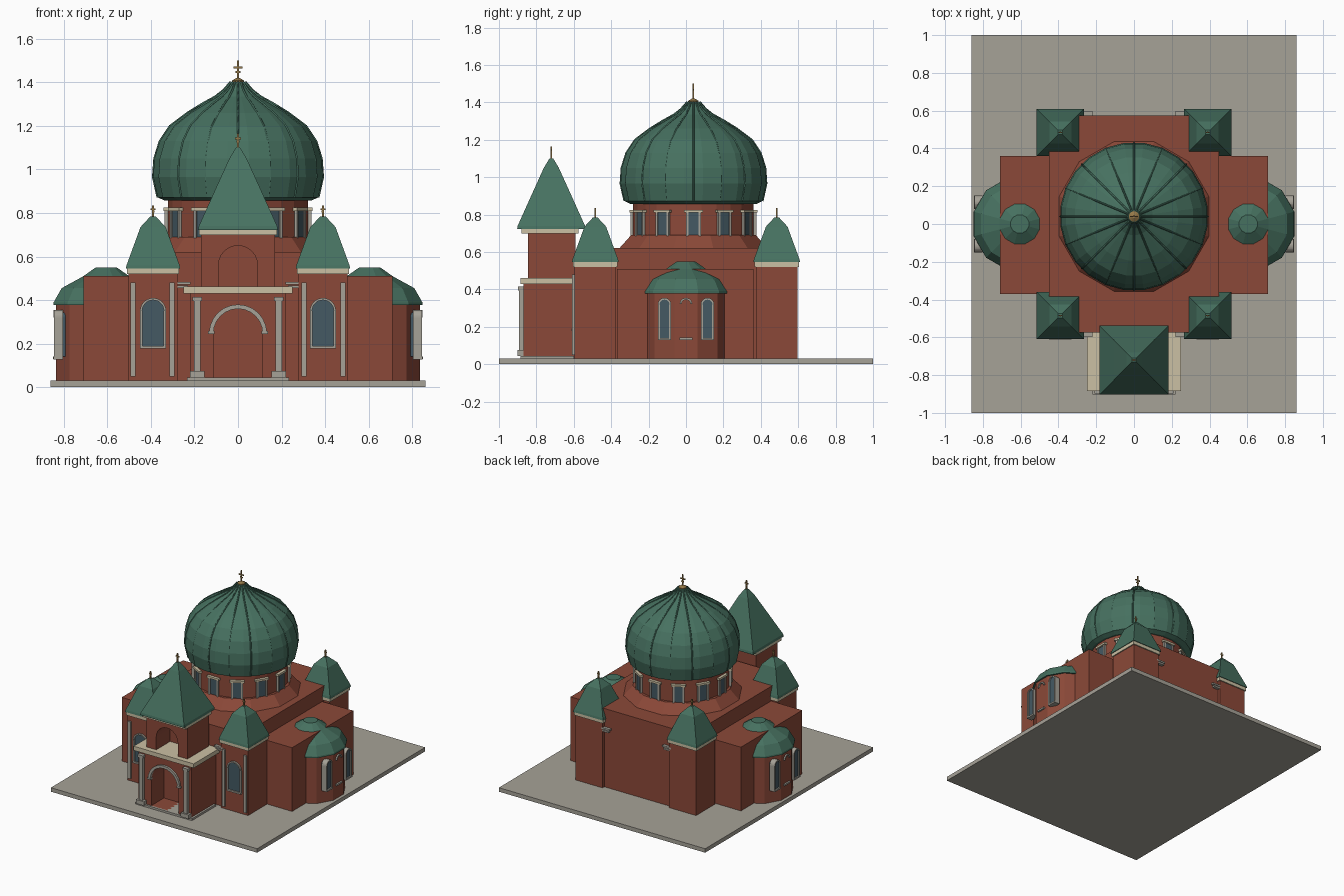
import bpy, bmesh
from math import sin, cos, pi, sqrt, radians
from mathutils import Matrix, Vector

if "Cube" in bpy.data.objects:
    bpy.data.objects.remove(bpy.data.objects["Cube"], do_unlink=True)


def material(name, rgb):
    m = bpy.data.materials.new(name)
    m.use_nodes = True
    m.diffuse_color = (*rgb, 1)
    m.node_tree.nodes["Principled BSDF"].inputs["Base Color"].default_value = (*rgb, 1)
    return m


BRICK = material("red brick", (0.26, 0.066, 0.04))
GREEN = material("green roof", (0.062, 0.165, 0.117))
STONE = material("grey stone", (0.38, 0.36, 0.31))
CREAM = material("cream trim", (0.6, 0.53, 0.37))
GLASS = material("dark glass", (0.058, 0.1, 0.125))
GOLD = material("old gold", (0.3, 0.19, 0.065))
ID = Matrix.Identity(4)


def finish(name, bm, mat, M=ID):
    bmesh.ops.transform(bm, matrix=M, verts=bm.verts)
    bmesh.ops.recalc_face_normals(bm, faces=bm.faces)
    me = bpy.data.meshes.new(name)
    bm.to_mesh(me)
    bm.free()
    me.materials.append(mat)
    ob = bpy.data.objects.new(name, me)
    bpy.context.collection.objects.link(ob)
    return ob


def box(name, x, y, z, mat, M=ID):
    """Box between the given (low, high) limits on each axis."""
    bm = bmesh.new()
    bmesh.ops.create_cube(bm, size=1)
    for v in bm.verts:
        v.co = [lim[0] if c < 0 else lim[1] for c, lim in zip(v.co, (x, y, z))]
    return finish(name, bm, mat, M)


def lathe(name, profile, sides, at, mat, phase=0.0):
    """Stack of regular polygons, given as (radius, height) pairs."""
    bm = bmesh.new()
    rings = []
    for r, z in profile:
        rings.append([bm.verts.new((at[0] + r * cos(phase + 2 * pi * i / sides),
                                    at[1] + r * sin(phase + 2 * pi * i / sides), z))
                      for i in range(sides)])
    for a, b in zip(rings, rings[1:]):
        for i in range(sides):
            j = (i + 1) % sides
            bm.faces.new((a[i], a[j], b[j], b[i]))
    bm.faces.new(rings[0])
    bm.faces.new(rings[-1])
    return finish(name, bm, mat)


def square(name, profile, at, mat):
    return lathe(name, [(h * sqrt(2), z) for h, z in profile], 4, at, mat, pi / 4)


def prism(name, outline, y0, y1, mat, M=ID):
    """Extrude an (x, z) outline along y."""
    bm = bmesh.new()
    a = [bm.verts.new((x, y0, z)) for x, z in outline]
    b = [bm.verts.new((x, y1, z)) for x, z in outline]
    bm.faces.new(a)
    bm.faces.new(b)
    for i in range(len(a)):
        j = (i + 1) % len(a)
        bm.faces.new((a[i], a[j], b[j], b[i]))
    return finish(name, bm, mat, M)


def arc(cx, cz, r, n=12):
    return [(cx + r * cos(pi * i / n), cz + r * sin(pi * i / n)) for i in range(n + 1)]


def arch(cx, w, z0, z1):
    return [(cx - w, z0), (cx + w, z0)] + arc(cx, z1 - w, w)


def arch_trim(name, cx, w, t, z1, y0, y1, mat, M=ID):
    ring = arc(cx, z1 - w, w + t) + arc(cx, z1 - w, w)[::-1]
    return prism(name, ring, y0, y1, mat, M)


def carve(ob, outline, y0, y1):
    cutter = prism("cutter", outline, y0, y1, BRICK)
    mod = ob.modifiers.new("niche", "BOOLEAN")
    mod.operation, mod.solver, mod.object = "DIFFERENCE", "EXACT", cutter
    bpy.context.view_layer.objects.active = ob
    bpy.ops.object.modifier_apply(modifier=mod.name)
    bpy.data.objects.remove(cutter, do_unlink=True)


def cross(at, z0, h):
    x, y = at
    t = 0.004
    box("cross_post", (x - t, x + t), (y - t, y + t), (z0, z0 + h), GOLD)
    for f, w in ((0.68, 0.2), (0.48, 0.11)):
        c = z0 + f * h
        box("cross_arm", (x - w * h, x + w * h), (y - t * .8, y + t * .8), (c - t, c + t), GOLD)


# Ground slab and main masses
box("ground_slab", (-.86, .86), (-1, 1), (0, .03), STONE)
box("main_hall", (-.45, .45), (-.575, .575), (.03, .62), BRICK)
box("side_wings", (-.71, .71), (-.37, .36), (.03, .51), BRICK)

# Central drum with its ring of windows
DC = (0, .04)
lathe("drum_skirt", [(.41, .62), (.345, .69)], 12, DC, BRICK, pi / 12)
lathe("drum", [(.325, .66), (.325, .87)], 24, DC, BRICK, pi / 24)
for k in range(12):
    M = Matrix.Translation((*DC, 0)) @ Matrix.Rotation(radians(30 * k), 4, "Z")
    box("drum_glass", (-.027, .027), (-.331, -.3), (.69, .81), GLASS, M)
    for s in (-.034, .034):
        box("drum_window_post", (s - .007, s + .007), (-.337, -.3), (.685, .81), STONE, M)
    box("drum_lintel", (-.05, .05), (-.343, -.3), (.81, .825), CREAM, M)

# Great dome with ribs and finial
DOME = [(.34, .857), (.372, .872), (.393, .965), (.387, 1.05), (.362, 1.13), (.315, 1.2),
        (.235, 1.26), (.16, 1.302), (.1, 1.335), (.062, 1.365), (.03, 1.402)]
lathe("great_dome", DOME, 24, DC, GREEN, pi / 24)
ribs = bpy.data.curves.new("dome_ribs", "CURVE")
ribs.dimensions = "3D"
ribs.bevel_depth = .005
ribs.bevel_resolution = 0
ribs.materials.append(GREEN)
for k in range(16):
    a = 2 * pi * k / 16
    sp = ribs.splines.new("POLY")
    sp.points.add(len(DOME) - 2)
    for p, (r, z) in zip(sp.points, DOME[1:]):
        r -= .003 if z < 1.3 else -.004
        p.co = (DC[0] + r * cos(a), DC[1] + r * sin(a), z, 1)
bpy.context.collection.objects.link(bpy.data.objects.new("dome_ribs", ribs))
lathe("dome_finial", [(.028, 1.398), (.028, 1.408), (.008, 1.42)], 12, DC, GOLD)
cross(DC, 1.4, .1)


def window(name, cx, w, z0, z1, y, M=ID):
    """Arched window with a stone surround and sill."""
    prism(name + "_glass", arch(cx, w, z0, z1), y - .004, y + .04, GLASS, M)
    arch_trim(name + "_arch", cx, w, .01, z1, y - .012, y + .03, STONE, M)
    box(name + "_sill", (cx - w - .01, cx + w + .01), (y - .014, y + .03), (z0 - .012, z0), STONE, M)
    for s in (-1, 1):
        c = cx + s * (w + .004)
        box(name + "_jamb", (c - .006, c + .006), (y - .012, y + .03), (z0, z1 - w), STONE, M)


# Side apses with rounded roofs
for s in (-1, 1):
    c = (s * .605, 0)
    lathe("apse_wall", [(.24, .03), (.24, .39)], 12, c, BRICK, pi / 12)
    lathe("apse_roof", [(.252, .378), (.25, .39), (.212, .455), (.112, .508), (.05, .55)],
          12, c, GREEN, pi / 12)
    M = Matrix.Translation((*c, 0)) @ Matrix.Rotation(s * pi / 2, 4, "Z")
    for cx in (-.115, .115):
        window("apse_window", cx, .026, .14, .345, -.228, M)
    arch_trim("apse_blind_arch", 0, .024, .01, .345, -.242, -.22, STONE, M)
    box("apse_blind_sill", (-.034, .034), (-.244, -.22), (.13, .142), STONE, M)

# Four corner towers
for sx in (-1, 1):
    for sy in (-1, 1):
        c = (sx * .39, sy * .485)
        square("tower_wall", [(.112, .03), (.112, .53)], c, BRICK)
        square("tower_cornice", [(.12, .52), (.12, .548)], c, CREAM)
        square("tower_roof", [(.125, .545), (.122, .56), (.058, .735), (.012, .785)], c, GREEN)
        cross(c, .78, .055)
        for z, w in ((.472, .036), (.455, .026)):
            box("wall_bracket", (sx * .255 - w, sx * .255 + w), (sy * .585 - .012, sy * .585 + .012),
                (z, z + .012), STONE)
    window("tower_window", sx * .39, .05, .19, .4, -.597)
    for x in (.303, .482):
        box("tower_pilaster", (sx * x - .011, sx * x + .011), (-.61, -.58), (.05, .48), STONE)

# Entrance porch with carved portal
porch = box("porch", (-.22, .22), (-.87, -.57), (.03, .435), BRICK)
carve(porch, arch(0, .113, .045, .36), -.95, -.72)
arch_trim("portal_arch", 0, .113, .02, .36, -.885, -.86, STONE)
box("porch_step", (-.235, .235), (-.885, -.6), (.03, .045), STONE)
box("porch_cornice", (-.25, .25), (-.885, -.57), (.43, .462), CREAM)
for s in (-1, 1):
    for name, w, y, z in (("column", .015, -.893, (.05, .41)), ("column_base", .033, -.902, (.045, .075)),
                          ("column_cap", .022, -.897, (.395, .415))):
        box("porch_" + name, (s * .187 - w, s * .187 + w), (y, -.86), z, STONE)
    box("portal_impost", (s * .123 - .014, s * .123 + .014), (-.887, -.86), (.245, .257), STONE)

# Bell tower above the porch
bells = box("bell_tower", (-.17, .17), (-.845, -.59), (.455, .71), BRICK)
carve(bells, arch(0, .09, .462, .65), -.95, -.68)
TC = (0, -.72)
box("bell_cornice", (-.18, .18), (-.88, -.575), (.7, .728), CREAM)
square("bell_roof", [(.183, .722), (.18, .74), (.108, .9), (.04, 1.05), (.01, 1.1)], TC, GREEN)
cross(TC, 1.095, .07)
